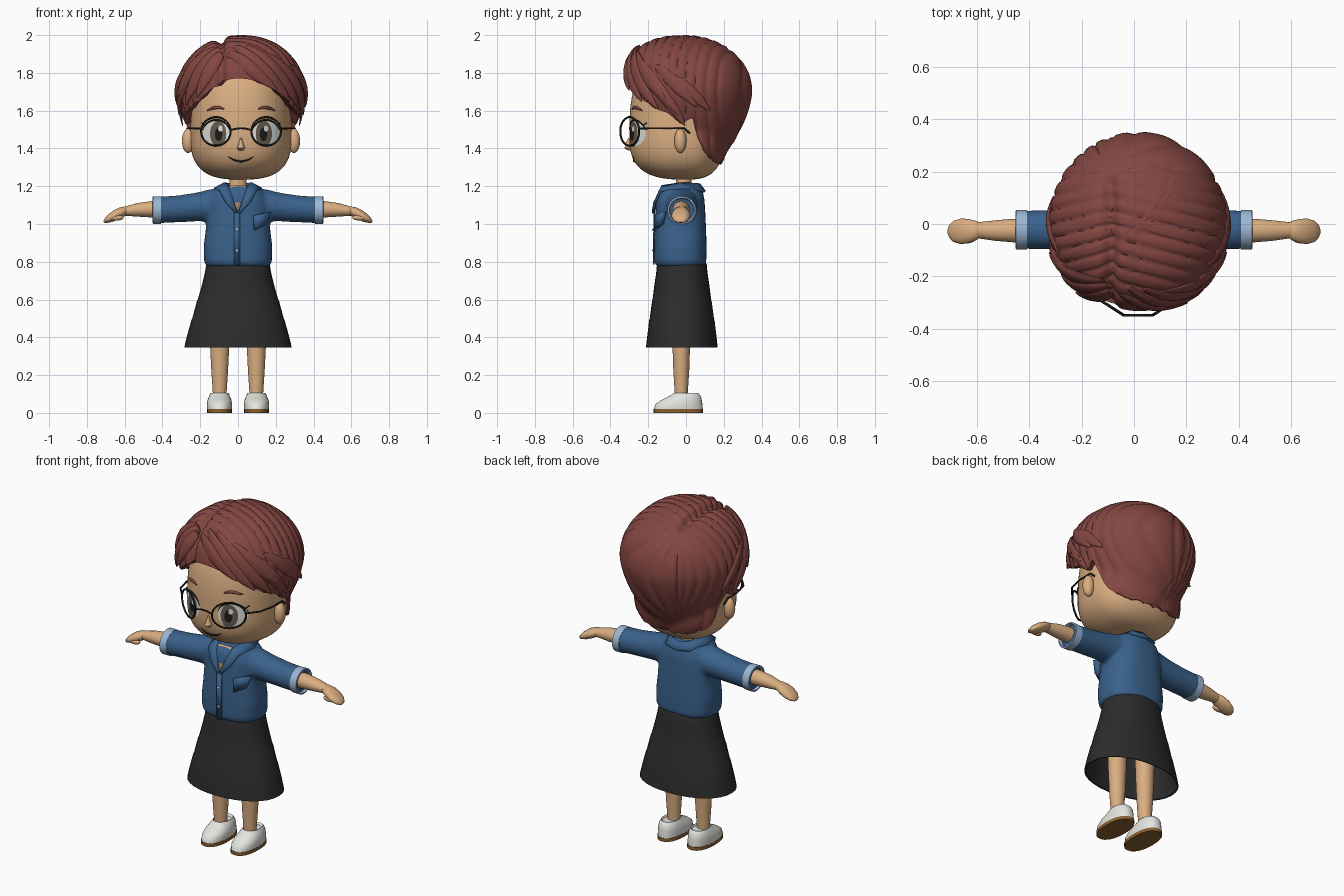
import bpy, bmesh, math
from math import sin, cos, pi, radians
from mathutils import Vector

if "Cube" in bpy.data.objects:
    bpy.data.objects.remove(bpy.data.objects["Cube"], do_unlink=True)

def material(name, *rgb):
    m = bpy.data.materials.new(name)
    m.use_nodes = True
    m.diffuse_color = (*rgb, 1)
    m.node_tree.nodes["Principled BSDF"].inputs["Base Color"].default_value = (*rgb, 1)
    return m

SKIN = material("skin", .70, .42, .22)
HAIR = material("auburn hair", .23, .062, .053)
SHIRT = material("denim blue", .042, .12, .26)
CUFF = material("pale blue", .33, .47, .65)
SKIRT = material("charcoal", .025, .025, .025)
WHITE = material("white", .77, .77, .74)
SOLE = material("brown sole", .26, .115, .028)
IRIS = material("iris brown", .14, .107, .08)
DARK = material("dark frame", .012, .012, .011)

# ---------- helpers ----------
def finish(name, bm, mat, mirror=False, angle=45):
    bmesh.ops.recalc_face_normals(bm, faces=bm.faces)
    me = bpy.data.meshes.new(name)
    bm.to_mesh(me)
    bm.free()
    me.materials.append(mat)
    me.shade_smooth()
    me.set_sharp_from_angle(angle=radians(angle))
    ob = bpy.data.objects.new(name, me)
    bpy.context.collection.objects.link(ob)
    if mirror:
        ob.modifiers.new("mirror", 'MIRROR')
    return ob

def add_rings(bm, rings, caps=True):
    rows = [[bm.verts.new(p) for p in r] for r in rings]
    n = len(rows[0])
    for a, b in zip(rows, rows[1:]):
        for i in range(n):
            bm.faces.new((a[i], a[(i + 1) % n], b[(i + 1) % n], b[i]))
    if caps:
        bm.faces.new(rows[0])
        bm.faces.new(rows[-1])

def oval(axis, c, a, b, e=2.0, n=32):
    pts = []
    for i in range(n):
        t = 2 * pi * i / n
        u = a * math.copysign(abs(cos(t)) ** (2 / e), cos(t))
        v = b * math.copysign(abs(sin(t)) ** (2 / e), sin(t))
        x, y, z = c
        pts.append((x + u, y + v, z) if axis == 'z' else (x, y + u, z + v))
    return pts

def loft(name, mat, axis, sections, e=2.0, caps=True, mirror=False):
    """Each section is centre x, y, z and two half widths."""
    bm = bmesh.new()
    add_rings(bm, [oval(axis, s[:3], s[3], s[4], e) for s in sections], caps)
    return finish(name, bm, mat, mirror)

def ball(name, mat, c, r):
    bm = bmesh.new()
    bmesh.ops.create_uvsphere(bm, u_segments=24, v_segments=14, radius=1)
    for v in bm.verts:
        v.co = Vector(c) + Vector(v.co[k] * r[k] for k in range(3))
    return finish(name, bm, mat)

def tube(name, mat, pts, r, cyclic=False, taper=False):
    cu = bpy.data.curves.new(name, 'CURVE')
    cu.dimensions = '3D'
    cu.bevel_depth = r
    cu.bevel_resolution = 2
    cu.use_fill_caps = True
    sp = cu.splines.new('POLY')
    sp.points.add(len(pts) - 1)
    for i, p in enumerate(pts):
        sp.points[i].co = (*p, 1)
        sp.points[i].radius = .3 + .7 * sin(pi * i / (len(pts) - 1)) if taper else 1
    sp.use_cyclic_u = cyclic
    sp.use_smooth = True
    cu.materials.append(mat)
    ob = bpy.data.objects.new(name, cu)
    bpy.context.collection.objects.link(ob)

def plate(name, mat, strips, thick, mirror=False):
    """Quad strip between two edges, thickened."""
    bm = bmesh.new()
    a, b = [[bm.verts.new(p) for p in s] for s in strips]
    for i in range(len(a) - 1):
        bm.faces.new((a[i], a[i + 1], b[i + 1], b[i]))
    ob = finish(name, bm, mat, mirror)
    s = ob.modifiers.new("thickness", 'SOLIDIFY')
    s.thickness, s.offset = thick, 0
    return ob

# ---------- head ----------
CX = .016

def polar(t, side, front, back, n):
    depth = front if cos(t) > 0 else back
    return ((abs(sin(t)) / side) ** n + (abs(cos(t)) / depth) ** n) ** (-1 / n)

def head_scale(z):
    h = (z - 1.47) / (.43 if z > 1.47 else .235)
    return max(0, 1 - abs(h) ** 2.8) ** (1 / 2.8)

def head_r(t, z):
    return head_scale(z) * polar(t, .268, .30, .2, 2.2)

def around(t, r, z):
    return Vector((CX + r * sin(t), -r * cos(t), z))

def face_pt(x, z, off=0):
    f = head_scale(z)
    d = max(0, 1 - (abs(x) / (.268 * f)) ** 2.2) ** (1 / 2.2)
    return Vector((CX + x, -.30 * f * d - off, z))

bm = bmesh.new()
rings = []
for k in range(45):
    p = radians(-86 + 172 * k / 44)
    z = 1.47 + (.43 if p > 0 else .235) * sin(p)
    rings.append([around(2 * pi * i / 64, head_r(2 * pi * i / 64, z), z) for i in range(64)])
add_rings(bm, rings)
finish("head", bm, SKIN)
loft("neck", SKIN, 'z', [(0, -.015, 1.1, .055, .045), (0, -.012, 1.18, .046, .042), (0, -.012, 1.28, .046, .042)])
loft("nose", SKIN, 'z', [(CX, -.298, 1.456, .004, .008), (CX, -.298, 1.43, .011, .02),
                         (CX, -.296, 1.402, .021, .03), (CX, -.292, 1.389, .013, .014)])

def face_disc(name, mat, x, z, rx, rz, off):
    bm = bmesh.new()
    add_rings(bm, [[face_pt(x + rx * q * cos(2 * pi * i / 32), z + rz * q * sin(2 * pi * i / 32), off)
                    for i in range(32)] for q in (1, .75, .5, .25, .05)], caps=False)
    bmesh.ops.holes_fill(bm, edges=[e for e in bm.edges if e.is_boundary and e.calc_length() < .002])
    finish(name, bm, mat)

for s, side in ((1, "left"), (-1, "right")):
    ball(side + "_ear", SKIN, (CX + s * .28, -.03, 1.44), (.033, .032, .064))
    face_disc(side + "_eye_white", WHITE, s * .132, 1.48, .072, .07, .004)
    face_disc(side + "_iris", IRIS, s * .121, 1.477, .043, .068, .007)
    face_disc(side + "_pupil", DARK, s * .119, 1.475, .02, .036, .0095)
    face_disc(side + "_eye_glint", WHITE, s * .121 + .012, 1.505, .012, .016, .012)
    arc = [radians(a) for a in range(15, 170, 10)]
    tube(side + "_lashes", DARK, [face_pt(s * (.132 + .073 * cos(a)), 1.48 + .071 * sin(a), .005) for a in arc],
         .005, taper=True)
    tube(side + "_lash_flick", DARK, [face_pt(s * x, z, .006) for x, z in ((.19, 1.52), (.208, 1.535))], .003)
    tube(side + "_eyebrow", HAIR, [face_pt(s * (.09 + .01 * i), 1.605 + .012 * sin(pi * i / 9 + .3), .002)
                                   for i in range(10)], .009, taper=True)
    # spectacles: angled rim and ear arm
    loop = [2 * pi * i / 40 for i in range(40)]
    tube(side + "_spectacle_rim", DARK, [(CX + s * (.133 + .078 * cos(a)), -.298 + .05 * cos(a), 1.49 + .076 * sin(a))
                                         for a in loop], .0055, cyclic=True)
    tube(side + "_spectacle_arm", DARK, [(CX + s * x, y, z) for x, y, z in (
        (.21, -.25, 1.505), (.262, -.19, 1.507), (.283, -.1, 1.507), (.285, -.01, 1.507), (.28, .02, 1.48))], .005)
tube("spectacle_bridge", DARK, [(CX + .056 * i / 4, -.348, 1.497 + .01 * cos(pi * i / 8)) for i in range(-4, 5)], .005)
tube("mouth", DARK, [face_pt(.066 * i / 8, 1.332 + .024 * (i / 8) ** 2, .001) for i in range(-8, 9)], .0055, taper=True)

# ---------- hair ----------
RIM = [(-180, 1.31), (-130, 1.32), (-112, 1.37), (-104, 1.44), (-97, 1.56), (-86, 1.52), (-75, 1.57),
       (-60, 1.60), (-45, 1.64), (-32, 1.69), (-18, 1.75), (0, 1.77), (25, 1.73), (38, 1.68), (55, 1.62),
       (75, 1.57), (86, 1.52), (97, 1.56), (104, 1.44), (112, 1.37), (130, 1.32), (180, 1.31)]

def rim_z(deg):
    for (a, za), (b, zb) in zip(RIM, RIM[1:]):
        if a <= deg <= b:
            return za + (zb - za) * (deg - a) / (b - a) + .008 * abs(sin(radians(deg * 9)))

def hair_r(t, z):
    if z > 1.7:
        n = 2 + .6 * max(0, cos(t))
        s = max(0, 1 - ((z - 1.7) / .3) ** n) ** (1 / n)
    else:
        s = max(0, 1 - ((1.7 - z) / .5) ** 1.5) ** (1 / 1.5)
    return max(s * polar(t, .342, .335, .352, 2), head_r(t, z) + .016)

def combed(p):
    """Press the parting and the strand creases into the surface."""
    dx = p.x + .095
    if p.y < .2:
        phase = 58 * (p.y + .25 * abs(dx))
    else:
        phase = 58 * (.2 + .25 * abs(dx)) + 9 * math.atan2(p.y - .2, abs(dx) + .001)
    dent = .011 * (1 - abs(sin(phase))) ** 2
    if p.y < .22 and p.z > 1.7:
        dent += .035 * math.exp(-(dx / .025) ** 2) * min(1, (.22 - p.y) / .1)
    return p - (p - Vector((CX, 0, 1.66))).normalized() * dent

bm = bmesh.new()
N, M = 200, 46
turn = [-180 + 360 * i / N for i in range(N)]
rings = [[around(radians(d), hair_r(radians(d), rim_z(d)) * q, rim_z(d) + up) for d in turn]
         for q, up in ((.78, .03), (.95, .004))]
for k in range(M):
    ring = []
    for d in turn:
        lo = rim_z(d)
        z = lo + (2.0 - lo) * sin(.99 * k / (M - 1) * pi / 2)
        ring.append(combed(around(radians(d), hair_r(radians(d), z), z)))
    rings.append(ring)
add_rings(bm, rings)
finish("hair_cap", bm, HAIR, angle=60)

# locks: start angle and height, tip angle and height, half width
LOCKS = [(-14, 1.90, 32, 1.71, .04), (-8, 1.93, 48, 1.65, .045), (5, 1.93, 64, 1.61, .045),
         (20, 1.9, 72, 1.66, .04), (34, 1.86, 84, 1.58, .04), (48, 1.8, 89, 1.52, .035),
         (58, 1.83, 100, 1.62, .035), (72, 1.78, 112, 1.6, .035),
         (-22, 1.9, -42, 1.67, .04), (-25, 1.92, -58, 1.63, .045), (-32, 1.92, -72, 1.67, .045),
         (-45, 1.86, -82, 1.58, .04), (-56, 1.8, -89, 1.52, .035), (-68, 1.8, -108, 1.6, .035)]
bm = bmesh.new()
for a0, z0, a1, z1, w in LOCKS:
    path, steps = [], 14
    for k in range(steps + 1):
        q = k / steps
        t, z = radians(a0 + (a1 - a0) * q), z0 + (z1 - z0) * q ** 1.3
        path.append((around(t, hair_r(t, z) - .008 + .026 * q ** 3, z), around(t, 1, 0) - around(t, 0, 0)))
    rings = []
    for k, (p, out) in enumerate(path):
        along = (path[min(k + 1, steps)][0] - path[max(k - 1, 0)][0]).normalized()
        side = along.cross(out).normalized()
        out = side.cross(along)
        g = w * sin(pi * (.12 + .86 * k / steps)) ** .8
        rings.append([p + side * g * cos(2 * pi * i / 12) + out * g * .42 * sin(2 * pi * i / 12) for i in range(12)])
    add_rings(bm, rings)
finish("hair_locks", bm, HAIR, angle=60)

# ---------- shirt: torso and sleeves fused ----------
bm = bmesh.new()
add_rings(bm, [oval('z', (0, -.03, z), a, b, 2.5) for z, a, b in (
    (.775, .166, .125), (.80, .18, .138), (.88, .182, .139), (.96, .172, .137), (1.05, .165, .133),
    (1.13, .16, .128), (1.175, .135, .118), (1.205, .085, .09))])
for s in (1, -1):
    add_rings(bm, [oval('x', (s * x, -.022, z), a, b) for x, z, a, b in (
        (.06, 1.1, .085, .088), (.14, 1.1, .084, .086), (.22, 1.09, .078, .076), (.32, 1.08, .075, .071),
        (.44, 1.073, .073, .07))])
shirt = finish("shirt", bm, SHIRT)
fuse = shirt.modifiers.new("fuse", 'REMESH')
fuse.mode, fuse.voxel_size, fuse.use_smooth_shade = 'VOXEL', .011, True
relax = shirt.modifiers.new("relax", 'SMOOTH')
relax.factor, relax.iterations = .5, 6

loft("sleeve_cuffs", CUFF, 'x', [(x, -.022, 1.073, r, r - .002) for x, r in (
    (.408, .066), (.408, .075), (.45, .076), (.452, .068), (.435, .06))], mirror=True)
plate("open_neck_skin", SKIN, [[(-.045, -.118, 1.205), (-.004, -.171, 1.07)],
                               [(.045, -.118, 1.205), (.004, -.171, 1.07)]], .008)
plate("collar", SHIRT, [[(.004, -.174, 1.065), (.026, -.158, 1.13), (.05, -.125, 1.2), (.07, -.03, 1.215),
                         (.05, .05, 1.212), (0, .07, 1.21)],
                        [(.01, -.172, 1.055), (.066, -.166, 1.115), (.098, -.135, 1.175), (.125, -.03, 1.185),
                         (.08, .08, 1.175), (0, .1, 1.17)]], .014, mirror=True)
plate("button_placket", SHIRT, [[(-.022, -.17, .785), (-.02, -.169, 1.06)], [(.012, -.17, .785), (.01, -.169, 1.06)]], .008)
plate("chest_pocket", SHIRT, [[(.082, -.157, 1.045), (.085, -.158, .967)], [(.172, -.118, 1.065), (.15, -.132, 1.0)]], .03)
for i in range(2):
    ball("button_%d" % (i + 1), WHITE, (-.005, -.175, .86 + .11 * i), (.007, .004, .007))

# ---------- arms ----------
loft("forearms", SKIN, 'x', [(.4, -.025, 1.078, .045, .044), (.46, -.025, 1.078, .045, .043),
                             (.53, -.025, 1.075, .039, .036), (.6, -.024, 1.068, .03, .024)], mirror=True)
loft("hands", SKIN, 'x', [(.585, -.024, 1.07, .024, .018), (.6, -.025, 1.067, .036, .026), (.63, -.027, 1.056, .046, .03),
                          (.66, -.028, 1.042, .049, .029), (.69, -.028, 1.027, .04, .021),
                          (.705, -.028, 1.018, .024, .012), (.711, -.028, 1.014, .008, .004)], mirror=True)
for s, side in ((1, "left"), (-1, "right")):
    ball(side + "_thumb", SKIN, (s * .645, -.058, 1.034), (.04, .017, .016))

# ---------- skirt, legs, shoes ----------
HEM = [(.81, .155, .118), (.785, .168, .132), (.74, .176, .136), (.68, .19, .145), (.6, .213, .155), (.59, .218, .158),
       (.5, .242, .17), (.49, .247, .173), (.4, .272, .184), (.345, .285, .19), (.347, .277, .182), (.55, .215, .15),
       (.76, .15, .11)]
loft("skirt", SKIRT, 'z', [(0, -.022, z, a, b) for z, a, b in HEM], e=2.15)
loft("legs", SKIN, 'z', [(.097, -.025, z, a, b) for z, a, b in (
    (.74, .056, .055), (.45, .053, .05), (.34, .05, .046), (.22, .044, .042), (.1, .036, .034), (.05, .036, .034))],
     mirror=True)
loft("shoe_soles", SOLE, 'z', [(.098, -.04, z, .067, .131) for z in (0, .02)], e=2.3, mirror=True)
loft("shoes", WHITE, 'z', [(.098, y, z, a, b) for y, z, a, b in (
    (-.04, .02, .066, .129), (-.038, .045, .067, .125), (-.026, .065, .064, .11), (-.008, .085, .057, .088),
    (.0, .1, .05, .07), (.0, .106, .046, .064), (-.002, .095, .041, .056))], e=2.2, mirror=True)
